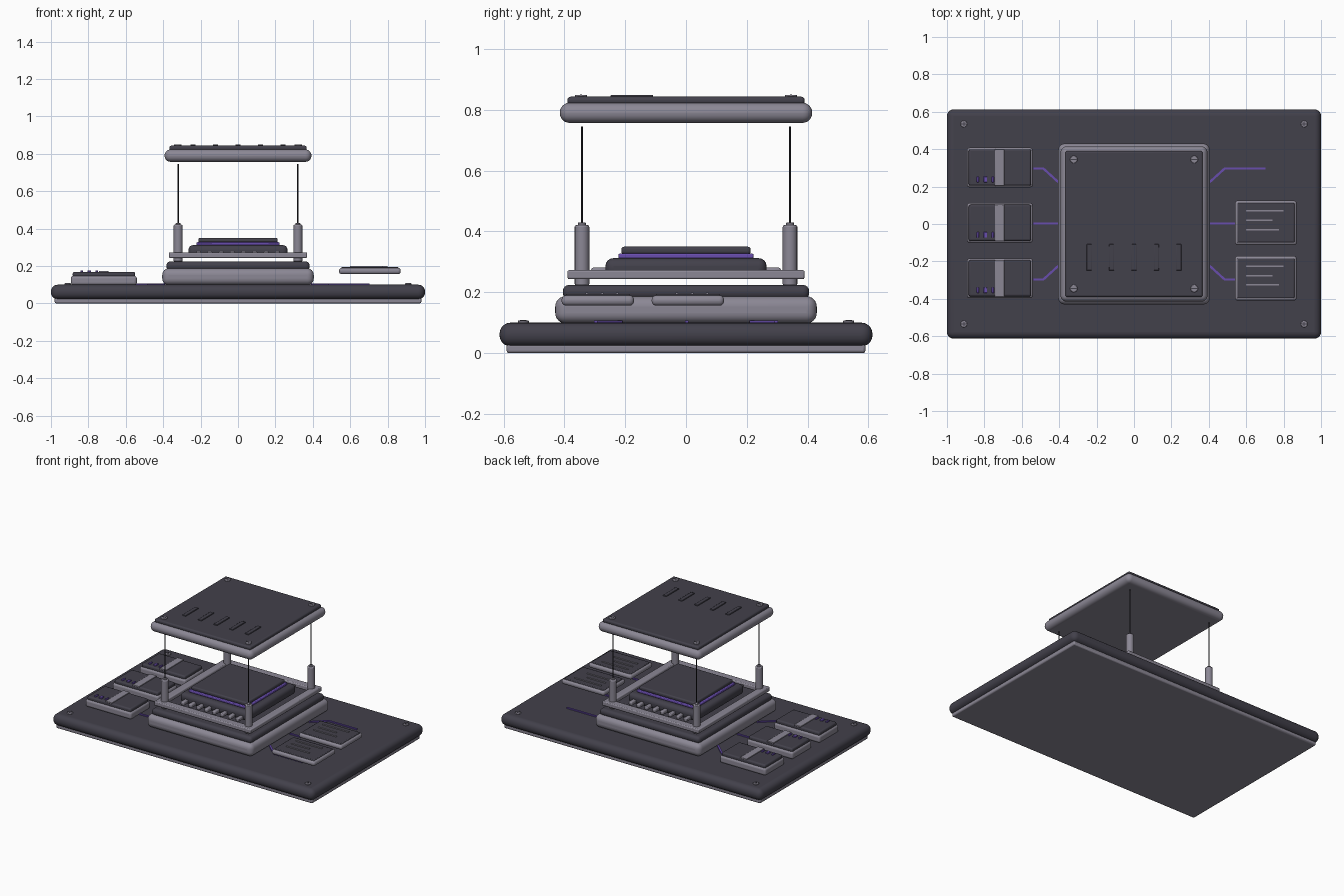
import bpy, math
from mathutils import Vector

if "Cube" in bpy.data.objects:
    bpy.data.objects.remove(bpy.data.objects["Cube"], do_unlink=True)


def material(name, r, g, b):
    m = bpy.data.materials.new(name)
    m.use_nodes = True
    m.diffuse_color = (r, g, b, 1)
    m.node_tree.nodes["Principled BSDF"].inputs["Base Color"].default_value = (r, g, b, 1)
    return m


DARK = material("dark_slate", 0.055, 0.052, 0.07)
LIGHT = material("light_grey", 0.26, 0.245, 0.30)
PURPLE = material("purple", 0.14, 0.075, 0.42)
WIRE = material("wire_black", 0.02, 0.02, 0.025)


def finish(ob, name, mat, bevel=0, segments=4):
    ob.name = name
    ob.data.materials.append(mat)
    if bevel:
        mod = ob.modifiers.new("rounding", "BEVEL")
        mod.width, mod.segments = bevel, segments
        mod.limit_method = "ANGLE"
    bpy.ops.object.shade_smooth_by_angle(angle=math.radians(35))
    return ob


def box(name, x, y, z0, z1, sx, sy, mat, bevel=0.0, segments=4, turn=0.0):
    """Rounded box centred on x, y and standing between z0 and z1."""
    bpy.ops.mesh.primitive_cube_add(size=1, location=(x, y, (z0 + z1) / 2))
    ob = bpy.context.object
    ob.scale = (sx, sy, z1 - z0)
    bpy.ops.object.transform_apply(location=False, rotation=False, scale=True)
    ob.rotation_euler.z = turn
    return finish(ob, name, mat, bevel, segments)


def rod(name, x, y, z0, z1, r, mat, bevel=0.0, sides=16):
    bpy.ops.mesh.primitive_cylinder_add(vertices=sides, radius=r, depth=z1 - z0,
                                        location=(x, y, (z0 + z1) / 2))
    return finish(bpy.context.object, name, mat, bevel, 2)


def trace(name, points, width=0.012):
    """Flat strip on the board following a list of points."""
    for a, b in zip(points, points[1:]):
        a, b = Vector(a), Vector(b)
        d, mid = b - a, (a + b) / 2
        box(name, mid.x, mid.y, 0.095, 0.107, d.length + width * 0.4, width, PURPLE,
            turn=math.atan2(d.y, d.x))


CORNERS = [(sx, sy) for sx in (-1, 1) for sy in (-1, 1)]

# Board
box("board_underplate", 0, 0, 0, 0.03, 1.96, 1.18, LIGHT, 0.008, 2)
box("board", 0, 0, 0.022, 0.1, 2, 1.226, DARK, 0.036, 6)
for sx, sy in CORNERS:
    x, y = sx * 0.91, sy * 0.535
    rod("board_screw", x, y, 0.095, 0.108, 0.018, LIGHT, 0.003)
    box("board_screw_slot", x, y, 0.105, 0.109, 0.022, 0.005, DARK)
    box("board_screw_slot", x, y, 0.105, 0.109, 0.005, 0.022, DARK)

# Central package
box("package_base", 0, 0, 0.098, 0.187, 0.81, 0.86, LIGHT, 0.034, 6)
box("package_deck", 0, 0, 0.178, 0.224, 0.765, 0.81, DARK, 0.02, 4)

# Open frame
for s in (-1, 1):
    box("frame_side_bar", s * 0.343, 0, 0.243, 0.273, 0.054, 0.78, LIGHT, 0.006, 2)
    box("frame_cross_bar", 0, s * 0.363, 0.243, 0.273, 0.68, 0.054, LIGHT, 0.006, 2)

# Posts and wires
for sx, sy in CORNERS:
    x, y = sx * 0.32, sy * 0.342
    rod("post", x, y, 0.222, 0.421, 0.024, LIGHT, 0.006)
    rod("post_tip", x, y, 0.418, 0.43, 0.013, LIGHT, 0.003)
    rod("wire", x, y, 0.42, 0.745, 0.0035, WIRE, sides=8)

# Core block
box("core_body", 0, 0, 0.245, 0.312, 0.53, 0.53, DARK, 0.026, 4)
box("core_glow_band", 0, 0, 0.31, 0.327, 0.445, 0.445, PURPLE, 0.005, 2)
box("core_cap", 0, 0, 0.325, 0.35, 0.425, 0.425, DARK, 0.009, 3)
for s in (-1, 1):
    for i in range(8):
        box("core_contact", (i - 3.5) * 0.06, s * 0.282, 0.255, 0.281, 0.026, 0.06, LIGHT, 0.007, 2)

# Raised lid
box("lid_body", 0, 0, 0.757, 0.823, 0.785, 0.83, LIGHT, 0.032, 6)
box("lid_panel", 0, 0, 0.817, 0.843, 0.735, 0.78, DARK, 0.01, 3)
for i in range(5):
    box("lid_vent", (i - 2) * 0.12, -0.178, 0.838, 0.849, 0.028, 0.14, DARK, 0.003, 2)
for sx, sy in CORNERS:
    x, y = sx * 0.322, sy * 0.345
    rod("lid_screw", x, y, 0.84, 0.849, 0.02, LIGHT, 0.003)
    box("lid_screw_slot", x, y, 0.847, 0.85, 0.027, 0.006, DARK)

# Striped modules on one side, floating cards on the other
for cy in (0.302, 0.006, -0.29):
    box("module_base", -0.717, cy, 0.098, 0.148, 0.352, 0.212, LIGHT, 0.014, 4)
    box("module_top", -0.717, cy, 0.14, 0.169, 0.334, 0.194, DARK, 0.01, 3)
    box("module_stripe", -0.718, cy, 0.165, 0.174, 0.05, 0.196, LIGHT, 0.002, 2)
    for i, w in enumerate((0.012, 0.02, 0.012)):
        box("module_light", -0.835 + i * 0.04, cy - 0.064, 0.166, 0.177, w, 0.03, PURPLE, 0.002, 1)

for cy in (0.006, -0.29):
    box("card_base", 0.705, cy, 0.156, 0.19, 0.33, 0.238, LIGHT, 0.015, 4)
    box("card_face", 0.705, cy, 0.182, 0.195, 0.305, 0.212, DARK, 0.005, 2)
    for dy, length in ((0.064, 0.2), (0.014, 0.14), (-0.036, 0.175)):
        box("card_line", 0.6 + length / 2, cy + dy, 0.193, 0.2, length, 0.008, LIGHT)

# Traces joining the package to its neighbours
for sx in (-1, 1):
    trace("trace_middle", [(sx * 0.4, 0.003), (sx * 0.7, 0.003)])
    for sy in (-1, 1):
        trace("trace_bent", [(sx * 0.395, sy * 0.215), (sx * 0.485, sy * 0.297),
                             (sx * 0.7, sy * 0.297)])
